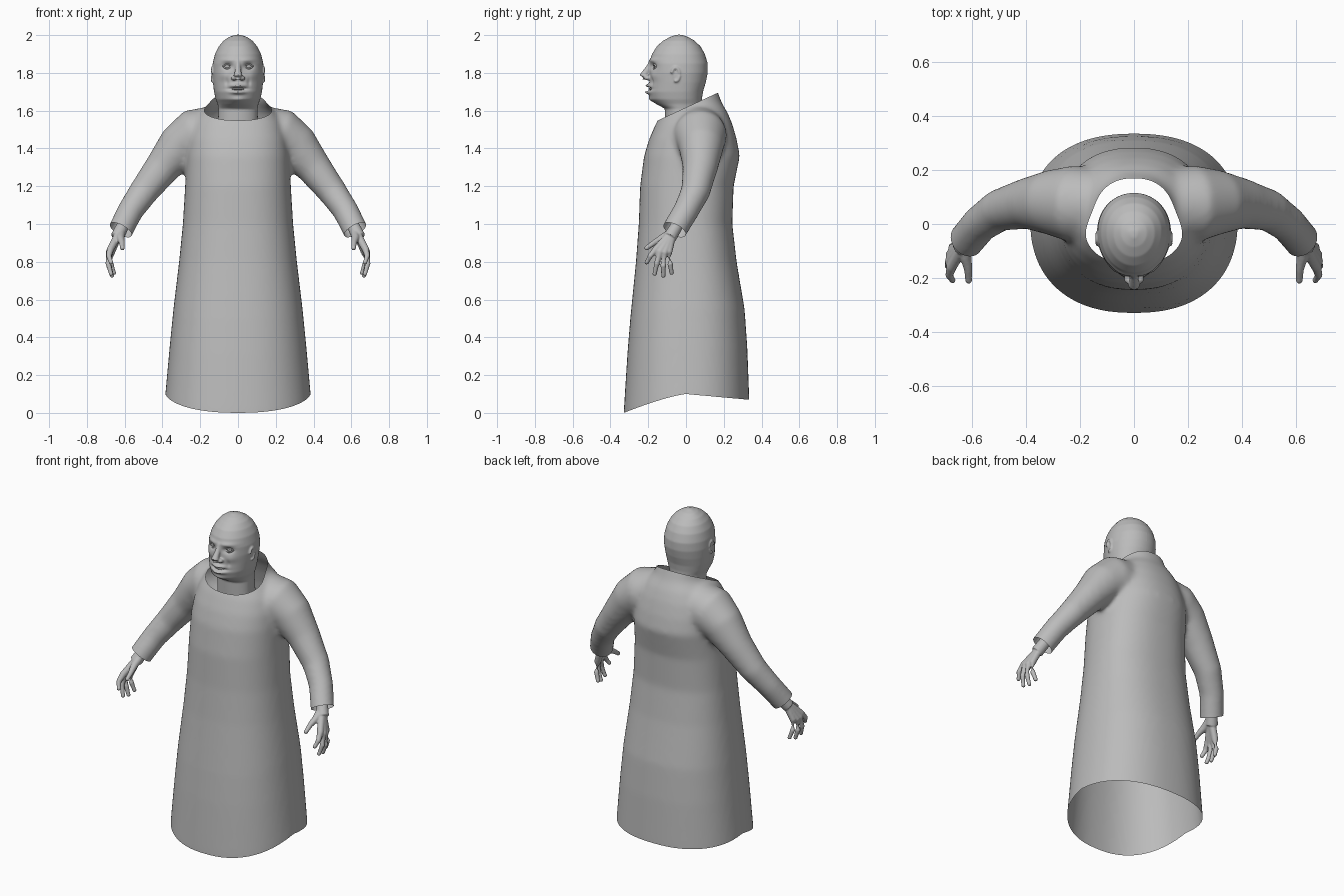
import bpy, bmesh, math
from mathutils import Vector, Matrix

cube = bpy.data.objects.get("Cube")
if cube:
    bpy.data.objects.remove(cube, do_unlink=True)

grey = bpy.data.materials.new("plain grey")
grey.use_nodes = True
grey.diffuse_color = (0.5, 0.5, 0.5, 1)
grey.node_tree.nodes["Principled BSDF"].inputs["Base Color"].default_value = (0.5, 0.5, 0.5, 1)


def loft(bm, rings):
    """Skin closed rings of points and cap both ends."""
    rows = [[bm.verts.new(p) for p in ring] for ring in rings]
    n = len(rows[0])
    for a, b in zip(rows, rows[1:]):
        for i in range(n):
            j = (i + 1) % n
            bm.faces.new((a[i], a[j], b[j], b[i]))
    bm.faces.new(rows[0][::-1])
    bm.faces.new(rows[-1])


def body(bm, stations, yc, power, n=64):
    """Stack of rounded sections: height, half width, front y, back y."""
    rings = []
    for z, w, front, back in stations:
        ring = []
        for i in range(n):
            a = math.tau * i / n
            c, s = math.cos(a), math.sin(a)
            depth = back - yc if s > 0 else yc - front
            ring.append((math.copysign(abs(c) ** power, c) * w,
                         yc + math.copysign(abs(s) ** power, s) * depth, z))
        rings.append(ring)
    loft(bm, rings)


def tube(bm, path, side=1, n=16):
    """Round tube through (x, y, z, radius) points, optionally mirrored."""
    pts = [Vector((side * x, y, z)) for x, y, z, r in path]
    rings = []
    for i, p in enumerate(pts):
        d = pts[min(i + 1, len(pts) - 1)] - pts[max(i - 1, 0)]
        q = d.to_track_quat('Z', 'Y')
        r = path[i][3]
        rings.append([p + q @ Vector((r * math.cos(math.tau * k / n),
                                      r * math.sin(math.tau * k / n), 0)) for k in range(n)])
    loft(bm, rings)


def blob(bm, centre, size):
    m = Matrix.Translation(centre) @ Matrix.Diagonal((*size, 1))
    bmesh.ops.create_uvsphere(bm, u_segments=24, v_segments=16, radius=1, matrix=m)


def finish(bm, name, voxel=0, smooth=0):
    """Make the object, fusing its overlapping pieces when a voxel size is given."""
    bmesh.ops.recalc_face_normals(bm, faces=bm.faces)
    me = bpy.data.meshes.new(name)
    bm.to_mesh(me)
    bm.free()
    ob = bpy.data.objects.new(name, me)
    bpy.context.collection.objects.link(ob)
    if voxel:
        rm = ob.modifiers.new("fuse", 'REMESH')
        rm.mode = 'VOXEL'
        rm.voxel_size = voxel
        sm = ob.modifiers.new("soften", 'SMOOTH')
        sm.factor = 0.5
        sm.iterations = smooth
        fused = bpy.data.meshes.new_from_object(
            ob.evaluated_get(bpy.context.evaluated_depsgraph_get()))
        ob.modifiers.clear()
        ob.data = fused
        fused.name = name
    ob.data.materials.clear()
    ob.data.materials.append(grey)
    ob.data.shade_smooth()
    return ob


def trim(bm, point, normal, inside):
    """Cut away everything beyond a plane among the chosen faces."""
    faces = [f for f in bm.faces if inside(f.calc_center_median())]
    geom = {e for f in faces for e in (*f.verts, *f.edges)} | set(faces)
    bmesh.ops.bisect_plane(bm, geom=list(geom), plane_co=point,
                           plane_no=normal, clear_outer=True)


# Robe: body and sleeves fused, then opened at hem, neck and cuffs
bm = bmesh.new()
body(bm, [(0, .39, -.33, .335), (.1, .385, -.33, .335), (.35, .362, -.31, .325),
          (.55, .342, -.29, .31), (.8, .312, -.265, .268), (1, .292, -.25, .245),
          (1.2, .28, -.243, .252), (1.36, .272, -.222, .285), (1.45, .26, -.195, .268),
          (1.53, .235, -.16, .245), (1.59, .2, -.125, .22), (1.64, .15, -.112, .19),
          (1.75, .125, -.11, .15)], .02, .86)
for side in (1, -1):
    tube(bm, [(.1, .07, 1.5, .13), (.23, .075, 1.468, .142), (.31, .08, 1.41, .12),
              (.4, .075, 1.3, .094), (.5, .05, 1.17, .078), (.57, 0, 1.07, .069),
              (.62, -.06, .97, .067), (.65, -.095, .9, .067)], side, 32)
robe = finish(bm, "robe", .014, 10)

bm = bmesh.new()
bm.from_mesh(robe.data)
trim(bm, (0, 0, .1), (0, 0, -1), lambda c: c.z < .2)
trim(bm, (0, 0, 1.617), (0, -.42, .91), lambda c: c.z > 1.45 and abs(c.x) < .2)
for side in (1, -1):
    trim(bm, (side * .62, -.06, .968), (side * .45, -.4, -.8),
         lambda c: c.x * side > .45)
for v in bm.verts:
    # Hem hangs lowest in front and a little lower at the back
    fall = min(1, max(0, (.5 - v.co.z) / .4))
    t = abs(v.co.y) / .33
    drop = .1 * t ** 1.3 if v.co.y < 0 else .03 * t
    v.co.z -= fall * min(drop, .1)
bm.to_mesh(robe.data)
bm.free()
robe.data.shade_smooth()

# Head with neck, nose and ears
bm = bmesh.new()
body(bm, [(2.002, .012, -.05, -.025), (1.99, .048, -.085, .012), (1.97, .077, -.122, .046),
          (1.94, .102, -.155, .077), (1.9, .122, -.18, .1), (1.85, .134, -.194, .115),
          (1.8, .137, -.193, .115), (1.75, .133, -.194, .105), (1.7, .127, -.2, .09),
          (1.66, .118, -.188, .084), (1.635, .108, -.155, .084), (1.61, .104, -.112, .087),
          (1.5, .106, -.108, .1)], -.03, .97)
tube(bm, [(0, -.18, 1.87, .011), (0, -.194, 1.835, .014), (0, -.212, 1.805, .018),
          (0, -.225, 1.782, .023), (0, -.222, 1.765, .018)])
for side in (1, -1):
    blob(bm, (side * .022, -.203, 1.773), (.015, .018, .013))
    blob(bm, (side * .128, -.052, 1.79), (.009, .022, .038))
    rim = [math.radians(a) for a in range(-110, 171, 20)]
    tube(bm, [(.137, -.055 + .021 * math.cos(a), 1.792 + .036 * math.sin(a), .007)
              for a in rim], side, 8)
head = finish(bm, "head", .005, 4)

# Face modelling: x, z, x spread, z spread, push (positive goes inward)
features = [(.055, 1.835, .026, .017, .02), (.05, 1.868, .045, .012, -.007),
            (.075, 1.785, .028, .022, -.006), (.058, 1.75, .01, .022, .006),
            (0, 1.715, .042, .007, .024), (0, 1.733, .036, .009, -.019),
            (0, 1.697, .034, .009, -.019), (0, 1.655, .035, .018, -.008)]
for v in head.data.vertices:
    if v.co.y < -.1:
        v.co.y += sum(push * math.exp(-((abs(v.co.x) - x) / sx) ** 2 - ((v.co.z - z) / sz) ** 2)
                      for x, z, sx, sz, push in features)

# Eyes and eyelids
eyes, lids = bmesh.new(), bmesh.new()
for side in (1, -1):
    blob(eyes, (side * .055, -.15, 1.835), (.023, .02, .016))
    for up in (1, -1):
        steps = [i / 8 for i in range(9)]
        tube(lids, [(.031 + .048 * t, -.17 + .014 * t - .006 * math.sin(math.pi * t),
                     1.834 + up * .012 * math.sin(math.pi * t), .0045) for t in steps], side, 8)
finish(eyes, "eyes")
finish(lids, "eyelids")

# Teeth
bm = bmesh.new()
blob(bm, (0, -.176, 1.715), (.034, .022, .007))
finish(bm, "teeth")

# Hands: each finger runs from the wrist through its knuckle to its tip
fingers = [((.676, -.16, .865), (.684, -.19, .83), (.672, -.208, .795)),
           ((.682, -.139, .85), (.687, -.155, .79), (.672, -.166, .735)),
           ((.68, -.115, .845), (.684, -.12, .78), (.667, -.12, .725)),
           ((.671, -.092, .848), (.673, -.084, .79), (.657, -.076, .74))]
for side, label in ((1, "left"), (-1, "right")):
    bm = bmesh.new()
    tube(bm, [(.59, -.03, 1.03, .034), (.615, -.055, .98, .034), (.64, -.085, .93, .036)], side)
    for knuckle, joint, tip in fingers:
        tube(bm, [(.625, -.07, .96, .022), (*knuckle, .019), (*joint, .0145), (*tip, .011)], side)
        blob(bm, (side * tip[0], tip[1], tip[2] + .002), (.012, .012, .012))
    tube(bm, [(.62, -.075, .955, .024), (.622, -.125, .925, .021),
              (.614, -.17, .9, .015), (.612, -.21, .872, .012)], side)
    blob(bm, (side * .612, -.208, .873), (.013, .013, .013))
    finish(bm, label + "_hand", .005, 2)
